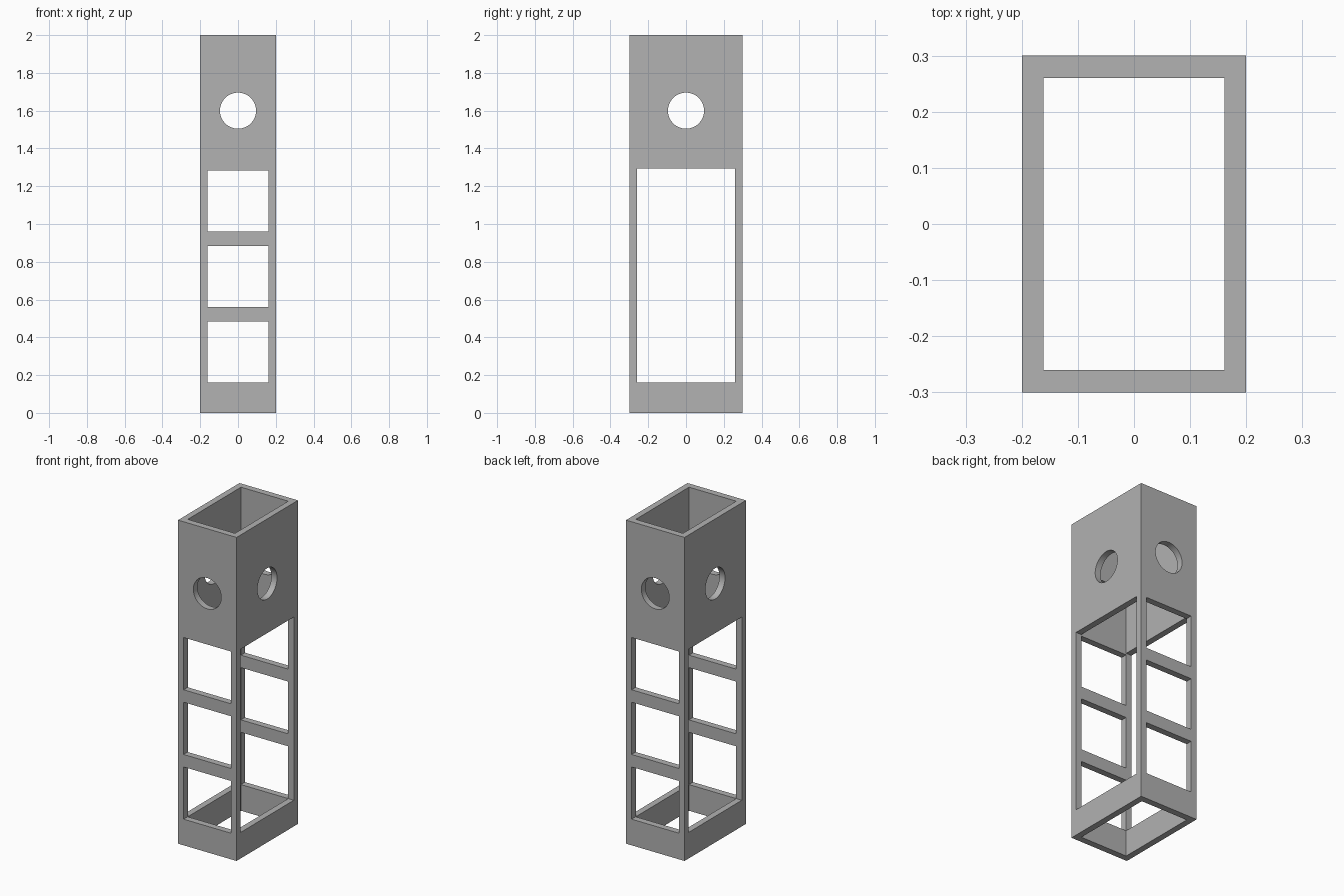
import bpy

if "Cube" in bpy.data.objects:
    bpy.data.objects.remove(bpy.data.objects["Cube"], do_unlink=True)

HALF_X, HALF_Y, HEIGHT = 0.2, 0.3, 2.0
IN_X, IN_Y = 0.1615, 0.26          # inner half sizes of the open tube
SILL = 0.1615                      # bottom of the lowest openings

grey = bpy.data.materials.new("plain grey")
grey.use_nodes = True
colour = (0.445, 0.445, 0.445, 1)
grey.diffuse_color = colour
grey.node_tree.nodes["Principled BSDF"].inputs["Base Color"].default_value = colour


def box(name, half_x, half_y, low, high):
    bpy.ops.mesh.primitive_cube_add(size=1, location=(0, 0, (low + high) / 2))
    ob = bpy.context.object
    ob.name = name
    ob.scale = (2 * half_x, 2 * half_y, high - low)
    bpy.ops.object.transform_apply(location=True, rotation=False, scale=True)
    return ob


def bore(name, rotation):
    bpy.ops.mesh.primitive_cylinder_add(vertices=64, radius=0.0955, depth=1,
                                        location=(0, 0, 1.6), rotation=rotation)
    ob = bpy.context.object
    ob.name = name
    bpy.ops.object.transform_apply(location=True, rotation=True, scale=True)
    return ob


# Outer tower block
tower = box("tower_frame", HALF_X, HALF_Y, 0, HEIGHT)
tower.data.materials.append(grey)

# Hollow shaft, open at both ends, and the tall side openings
cutters = [box("shaft_cutter", IN_X, IN_Y, -0.1, HEIGHT + 0.1),
           box("side_opening_cutter", 0.5, IN_Y, SILL, 1.294)]

# Three square windows through front and back
for i in range(3):
    low = SILL + 0.4 * i
    cutters.append(box("window_cutter", IN_X, 0.5, low, low + 2 * IN_X))

# Round holes through all four upper walls
quarter = 1.5707963
cutters += [bore("front_hole_cutter", (quarter, 0, 0)),
            bore("side_hole_cutter", (0, quarter, 0))]

# Carve the tower, then discard the cutters
bpy.context.view_layer.objects.active = tower
for cutter in cutters:
    cutter.hide_render = True
    mod = tower.modifiers.new("carve", "BOOLEAN")
    mod.operation = "DIFFERENCE"
    mod.solver = "EXACT"
    mod.object = cutter
    bpy.ops.object.modifier_apply(modifier=mod.name)
    bpy.data.objects.remove(cutter, do_unlink=True)

# Smooth hole walls with crisp edges
bpy.ops.object.select_all(action="DESELECT")
tower.select_set(True)
bpy.ops.object.shade_smooth_by_angle()
